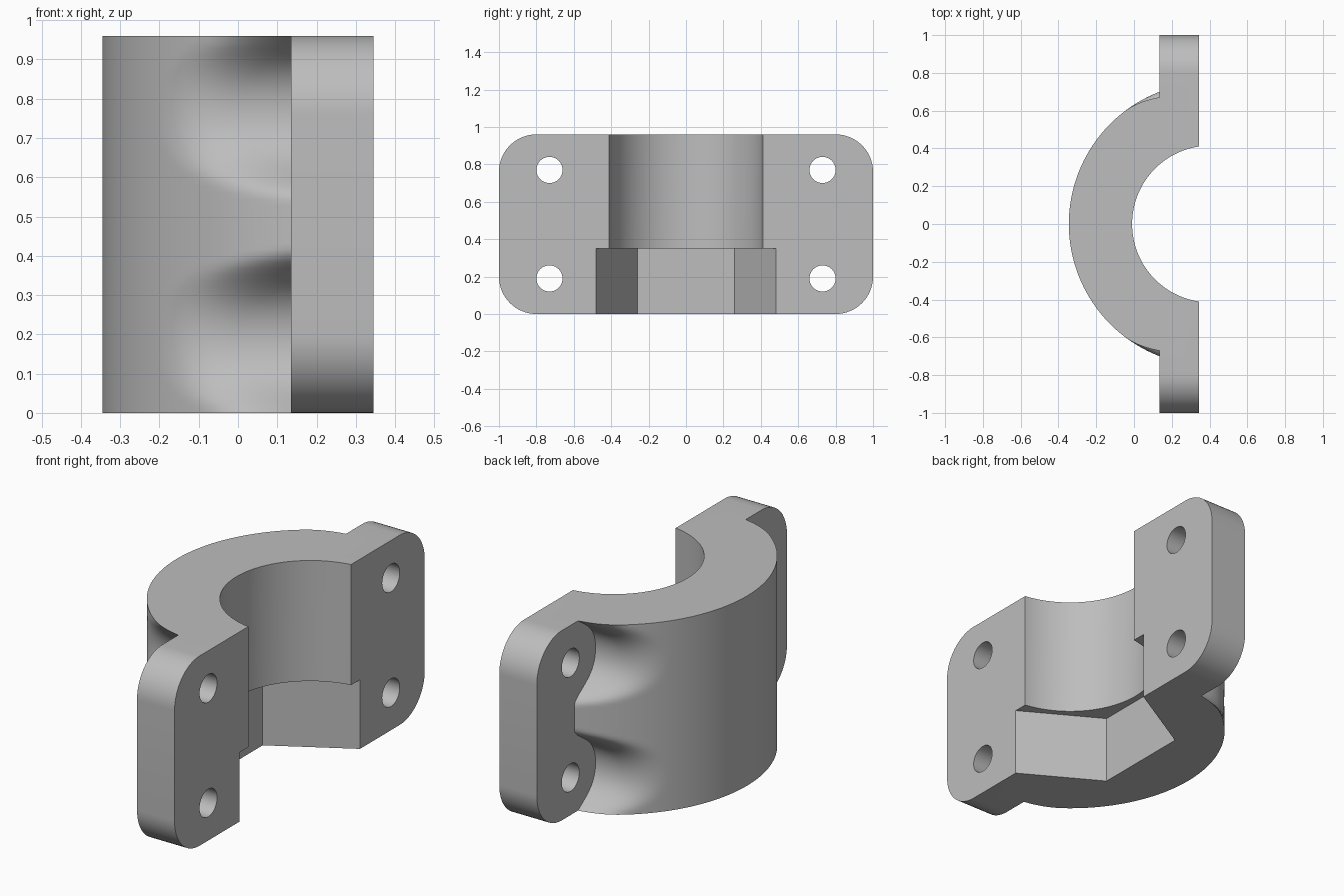
import bpy, bmesh
from math import pi, sin, cos, acos, sqrt

if "Cube" in bpy.data.objects:
    bpy.data.objects.remove(bpy.data.objects["Cube"])

# Main dimensions
HEIGHT = 0.96
BORE_X = 0.405                 # bore axis, just outside the mating face
OUTER_R, BORE_R, HEX_R = 0.75, 0.415, 0.517
BACK_X, FACE_X = 0.135, 0.345  # flange thickness range
BOLT_Y, BOLT_Z = 0.73, (0.19, 0.77)

grey = bpy.data.materials.new("plain grey")
grey.use_nodes = True
colour = (0.51, 0.51, 0.51, 1)
grey.diffuse_color = colour
grey.node_tree.nodes["Principled BSDF"].inputs["Base Color"].default_value = colour


def loft(name, rings):
    """Closed solid through a stack of equal-length point rings."""
    bm = bmesh.new()
    rows = [[bm.verts.new(p) for p in ring] for ring in rings]
    n = len(rows[0])
    for low, high in zip(rows, rows[1:]):
        for i in range(n):
            j = (i + 1) % n
            bm.faces.new((low[i], low[j], high[j], high[i]))
    bm.faces.new(rows[0][::-1])
    bm.faces.new(rows[-1])
    bmesh.ops.triangulate(bm, faces=[f for f in bm.faces if len(f.verts) == 4])
    bmesh.ops.recalc_face_normals(bm, faces=bm.faces)
    mesh = bpy.data.meshes.new(name)
    bm.to_mesh(mesh)
    bm.free()
    mesh.materials.append(grey)
    obj = bpy.data.objects.new(name, mesh)
    bpy.context.collection.objects.link(obj)
    return obj


def circle(radius, n, a0=0.0):
    return [(radius * cos(a0 + 2 * pi * i / n), radius * sin(a0 + 2 * pi * i / n))
            for i in range(n)]


def upright(name, radius, n, z0, z1, a0=0.0):
    """Prism on the bore axis."""
    pts = circle(radius, n, a0)
    return loft(name, [[(BORE_X + x, y, z) for x, y in pts] for z in (z0, z1)])


def combine(target, other, operation):
    mod = target.modifiers.new(operation.lower(), 'BOOLEAN')
    mod.operation, mod.solver, mod.object = operation, 'EXACT', other
    bpy.context.view_layer.objects.active = target
    bpy.ops.object.modifier_apply(modifier=mod.name)
    bpy.data.objects.remove(other)


def wall_y(y, z):
    """Half width of the shell, blended into the bolt clearance hollows."""
    d = min(abs(z - b) for b in BOLT_Z)
    hollow = 0.53 + 2.5 * d ** 2 + 55 * d ** 4
    k = 0.1
    h = max(k - abs(y - hollow), 0)
    return min(y, hollow) - h * h / (4 * k)


# Half-round shell, ending inside the flange
end_angle = acos((BORE_X - BACK_X) / OUTER_R)
rings = []
for s in range(61):
    z = HEIGHT * s / 60
    side = []
    for i in range(1, 65):
        a = end_angle * i / 64
        side.append((BORE_X - OUTER_R * cos(a), wall_y(OUTER_R * sin(a), z), z))
    side.append((BACK_X + 0.1, side[-1][1], z))
    mirrored = [(x, -y, z) for x, y, z in side]
    rings.append(mirrored[::-1] + [(BORE_X - OUTER_R, 0, z)] + side)
clamp = loft("clamp_half", rings)

# Flange plate with rounded corners
corner = 0.2
outline = []
for q, (sy, sz) in enumerate(((1, 1), (-1, 1), (-1, -1), (1, -1))):
    for i in range(17):
        a = (q + i / 16) * pi / 2
        outline.append((sy * (1 - corner) + corner * cos(a),
                        HEIGHT / 2 + sz * (HEIGHT / 2 - corner) + corner * sin(a)))
flange = loft("flange", [[(x, y, z) for y, z in outline] for x in (BACK_X, FACE_X)])
combine(clamp, flange, 'UNION')

# Round bore and hexagonal pocket
combine(clamp, upright("bore", BORE_R, 128, -0.1, HEIGHT + 0.1), 'DIFFERENCE')
combine(clamp, upright("hex_pocket", HEX_R, 6, -0.1, 0.35, pi / 2), 'DIFFERENCE')

# Bolt holes
for sy in (-1, 1):
    for bz in BOLT_Z:
        hole = loft("bolt_hole", [[(x, sy * BOLT_Y + y, bz + z) for y, z in circle(0.07, 40)]
                                  for x in (BACK_X - 0.1, FACE_X + 0.1)])
        combine(clamp, hole, 'DIFFERENCE')

# Smooth shading with sharp edges kept
bpy.ops.object.select_all(action='DESELECT')
clamp.select_set(True)
bpy.context.view_layer.objects.active = clamp
bpy.ops.object.shade_smooth_by_angle(angle=pi / 6)
